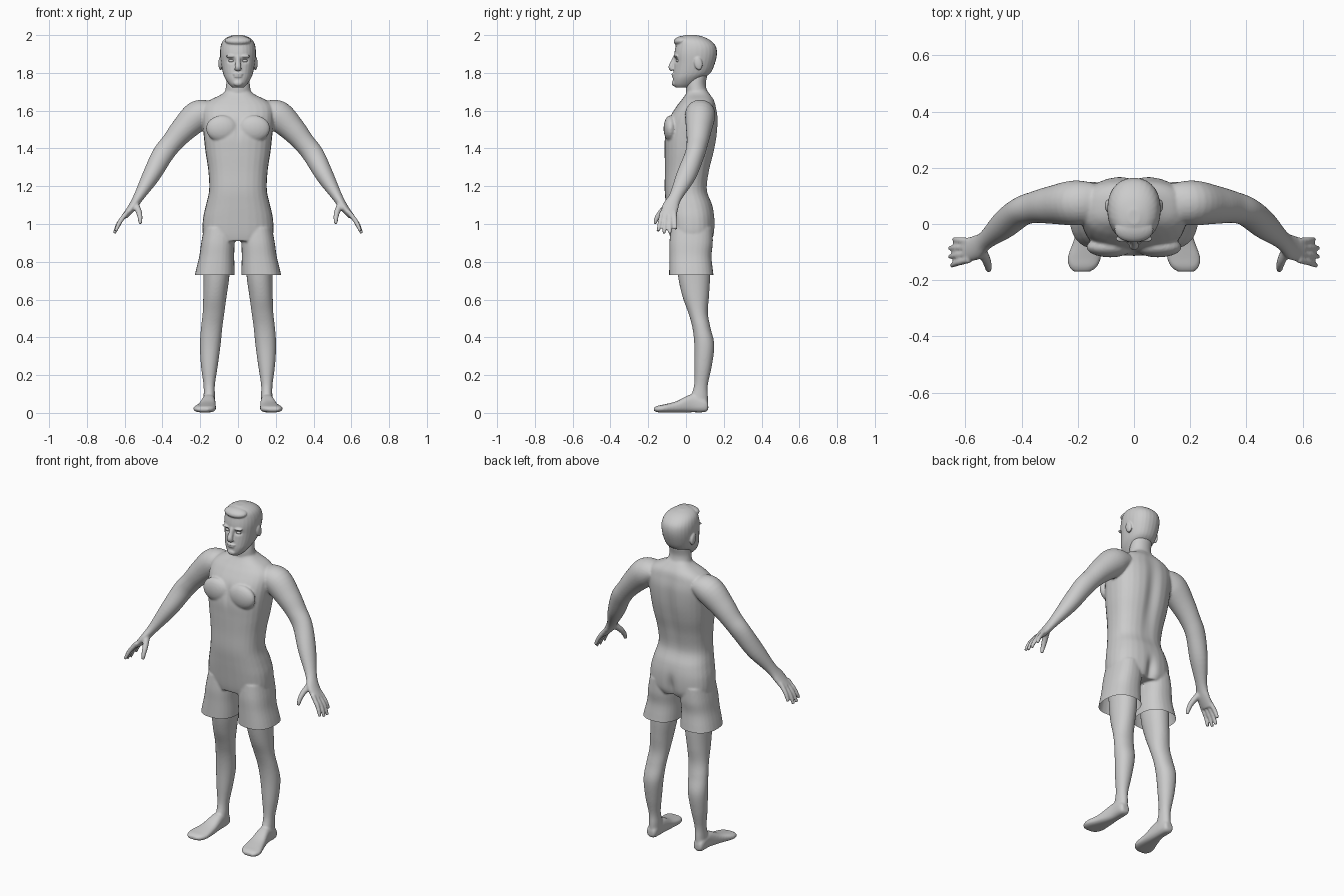
import bpy, bmesh, math
from mathutils import Vector, Matrix

if "Cube" in bpy.data.objects:
    bpy.data.objects.remove(bpy.data.objects["Cube"])

SEG, SUB = 28, 5


def smooth_rows(rows):
    """Catmull-Rom interpolation of rows of numbers."""
    out, n = [], len(rows)
    for i in range(n - 1):
        a, b, c, d = rows[max(i - 1, 0)], rows[i], rows[i + 1], rows[min(i + 2, n - 1)]
        for k in range(SUB):
            t = k / SUB
            out.append([0.5 * (2 * q + (r - p) * t + (2 * p - 5 * q + 4 * r - s) * t * t
                               + (3 * q - p - 3 * r + s) * t ** 3)
                        for p, q, r, s in zip(a, b, c, d)])
    return out + [list(rows[-1])]


def skin(bm, rings, power=2.0):
    """Skin superellipse rings given as (centre, u axis, v axis)."""
    def f(x):
        return math.copysign(abs(x) ** (2 / power), x)
    loops = []
    for c, u, v in rings:
        angles = [2 * math.pi * j / SEG for j in range(SEG)]
        loops.append([bm.verts.new(c + u * f(math.cos(a)) + v * f(math.sin(a))) for a in angles])
    for A, B in zip(loops, loops[1:]):
        for j in range(SEG):
            k = (j + 1) % SEG
            bm.faces.new((A[j], A[k], B[k], B[j]))
    bm.faces.new(loops[0])
    bm.faces.new(loops[-1])


def stack(bm, rows, power=2.0, s=1):
    """Level rings: z, x0, x1, y0, y1."""
    skin(bm, [(Vector((s * (a + b) / 2, (c + d) / 2, z)), Vector(((b - a) / 2, 0, 0)),
               Vector((0, (d - c) / 2, 0))) for z, a, b, c, d in smooth_rows(rows)], power)


def limb(bm, rows, s=1):
    """Tube along a path: x, y, z, thickness radius, width radius (in y)."""
    pts = smooth_rows(rows)
    P = [Vector((s * p[0], p[1], p[2])) for p in pts]
    rings = []
    for i, p in enumerate(pts):
        t = (P[min(i + 1, len(P) - 1)] - P[max(i - 1, 0)]).normalized()
        v = Vector((0, 1, 0))
        v = (v - t * v.dot(t)).normalized()
        rings.append((P[i], t.cross(v) * p[3], v * p[4]))
    skin(bm, rings)


def ball(bm, c, r, rot=0):
    m = Matrix.Translation(c) @ Matrix.Rotation(rot, 4, 'X') @ Matrix.Diagonal((*r, 1))
    bmesh.ops.create_uvsphere(bm, u_segments=20, v_segments=12, radius=1, matrix=m)


def finish(name, bm, voxel=0, iters=0, shape=None, cut=None):
    """Fuse overlapping volumes, relax, sculpt and optionally cut off the bottom."""
    bmesh.ops.recalc_face_normals(bm, faces=bm.faces)
    me = bpy.data.meshes.new(name)
    bm.to_mesh(me)
    bm.free()
    ob = bpy.data.objects.new(name, me)
    bpy.context.collection.objects.link(ob)
    if voxel:
        m = ob.modifiers.new("fuse", 'REMESH')
        m.mode, m.voxel_size = 'VOXEL', voxel
        m = ob.modifiers.new("relax", 'SMOOTH')
        m.factor, m.iterations = 0.5, iters
        dg = bpy.context.evaluated_depsgraph_get()
        me = bpy.data.meshes.new_from_object(ob.evaluated_get(dg))
        ob.modifiers.clear()
        ob.data = me
    if shape:
        for v in me.vertices:
            v.co.y += shape(*v.co)
    if cut:
        b = bmesh.new()
        b.from_mesh(me)
        bmesh.ops.bisect_plane(b, geom=b.verts[:] + b.edges[:] + b.faces[:],
                               plane_co=(0, 0, cut), plane_no=(0, 0, -1), clear_outer=True)
        b.to_mesh(me)
        b.free()
    for p in me.polygons:
        p.use_smooth = True
    return ob


def bump(d, w):
    return math.exp(-(d / w) ** 2)


# Torso, neck, arms, hands and shorts
bm = bmesh.new()
torso = [(0.91, .165, -.08, .135), (0.95, .187, -.088, .15), (1.03, .185, -.098, .152),
         (1.10, .17, -.106, .14), (1.18, .153, -.113, .113), (1.28, .157, -.112, .125),
         (1.38, .172, -.113, .15), (1.47, .182, -.112, .166), (1.56, .19, -.088, .17),
         (1.62, .185, -.052, .16), (1.655, .15, -.025, .15), (1.685, .09, -.003, .13),
         (1.71, .06, .01, .11)]
stack(bm, [(z, -w, w, a, b) for z, w, a, b in torso], 2.5)
stack(bm, [(1.62, -.08, .08, 0, .14), (1.69, -.07, .07, 0, .118), (1.74, -.063, .063, 0, .106),
           (1.79, -.06, .06, .015, .115)])
for s in (1, -1):
    ball(bm, (s * .085, -.082, 1.505), (.085, .037, .07))
    stack(bm, [(0.98, .02, .18, -.08, .14), (0.90, .018, .195, -.088, .142),
               (0.83, .02, .205, -.088, .135), (0.76, .018, .222, -.089, .142),
               (0.70, .018, .235, -.09, .15)], 2.4, s)
    limb(bm, [(.14, .075, 1.60, .055, .07), (.21, .075, 1.575, .08, .08),
              (.29, .068, 1.50, .068, .068), (.35, .06, 1.43, .057, .057),
              (.40, .045, 1.365, .056, .052), (.46, 0, 1.255, .047, .052),
              (.525, -.055, 1.145, .028, .035), (.56, -.083, 1.09, .022, .044),
              (.60, -.093, 1.04, .016, .042)], s)
    for i, reach in enumerate((.9, 1.0, 1.0, .8)):
        y0, y1 = -.127 + .022 * i, -.148 + .031 * i
        limb(bm, [(.585, y0, 1.065, .013, .012),
                  (.585 + .045 * reach, (y0 + y1) / 2, 1.065 - .06 * reach, .0125, .0115),
                  (.585 + .07 * reach, y1, 1.065 - .115 * reach, .009, .009)], s)
    limb(bm, [(.545, -.085, 1.11, .018, .02), (.525, -.13, 1.065, .016, .016),
              (.518, -.155, 1.03, .013, .013), (.518, -.165, 1.0, .009, .009)], s)


def body_shape(x, y, z):
    if y > .06 and abs(x) < .15:  # spine furrow and seat cleft
        return -.014 * bump(x, .035) * bump(z - 1.42, .2) - .022 * bump(x, .025) * bump(z - .95, .07)
    if y < -.05 and abs(x) < .15:  # breastbone
        return .006 * bump(x, .015) * bump(z - 1.5, .06)
    return 0


finish("body_and_shorts", bm, .006, 5, body_shape, cut=.73)

# Legs with feet
for s, side in ((1, "left"), (-1, "right")):
    bm = bmesh.new()
    stack(bm, [(.86, .045, .18, -.05, .125), (.73, .045, .182, -.043, .128),
               (.62, .06, .184, -.02, .122), (.53, .072, .187, .012, .116),
               (.45, .083, .196, .034, .13), (.36, .092, .202, .044, .15),
               (.25, .107, .196, .045, .137), (.15, .122, .183, .043, .116),
               (.09, .122, .182, .025, .116), (.03, .122, .186, .0, .117)], 2.1, s)
    foot = [(.118, .135, .175, .018, .05), (.10, .125, .186, .004, .075), (.03, .12, .19, .003, .098),
            (-.05, .117, .212, .002, .062), (-.115, .117, .235, .002, .045),
            (-.15, .13, .232, .003, .038), (-.17, .155, .215, .01, .028)]
    skin(bm, [(Vector((s * (a + b) / 2, y, (c + d) / 2)), Vector(((b - a) / 2, 0, 0)),
               Vector((0, 0, (d - c) / 2))) for y, a, b, c, d in smooth_rows(foot)], 2.6)
    finish(side + "_leg", bm, .006, 5)

# Head with hair, nose, lips and ears
bm = bmesh.new()
head = [(1.722, .03, -.055, .02), (1.74, .048, -.067, .05), (1.77, .068, -.069, .09),
        (1.80, .08, -.067, .13), (1.85, .09, -.062, .153), (1.90, .095, -.062, .164),
        (1.94, .092, -.055, .158), (1.97, .08, -.046, .132), (1.99, .055, -.03, .095),
        (2.001, .02, 0, .05)]
stack(bm, [(z, -w, w, a, b) for z, w, a, b in head], 2.2)
ball(bm, (0, -.02, 1.97), (.07, .046, .026), .15)
limb(bm, [(0, -.055, 1.89, .014, .010), (0, -.068, 1.855, .014, .014), (0, -.077, 1.83, .017, .016),
          (0, -.068, 1.817, .018, .012)])
ball(bm, (0, -.066, 1.793), (.027, .011, .006))
ball(bm, (0, -.066, 1.781), (.023, .010, .006))
ball(bm, (0, -.062, 1.745), (.025, .014, .016))
for s in (1, -1):
    ball(bm, (s * .036, -.053, 1.888), (.03, .013, .008))
    ball(bm, (s * .093, .065, 1.85), (.011, .022, .036), .2)


def face_shape(x, y, z):
    if y > -.02:
        return 0
    return .012 * bump(abs(x) - .035, .018) * bump(z - 1.865, .012)


finish("head", bm, .004, 3, face_shape)

# Eyes
for s, side in ((1, "left"), (-1, "right")):
    bm = bmesh.new()
    ball(bm, (s * .035, -.043, 1.864), (.016, .011, .008))
    finish(side + "_eye", bm)
